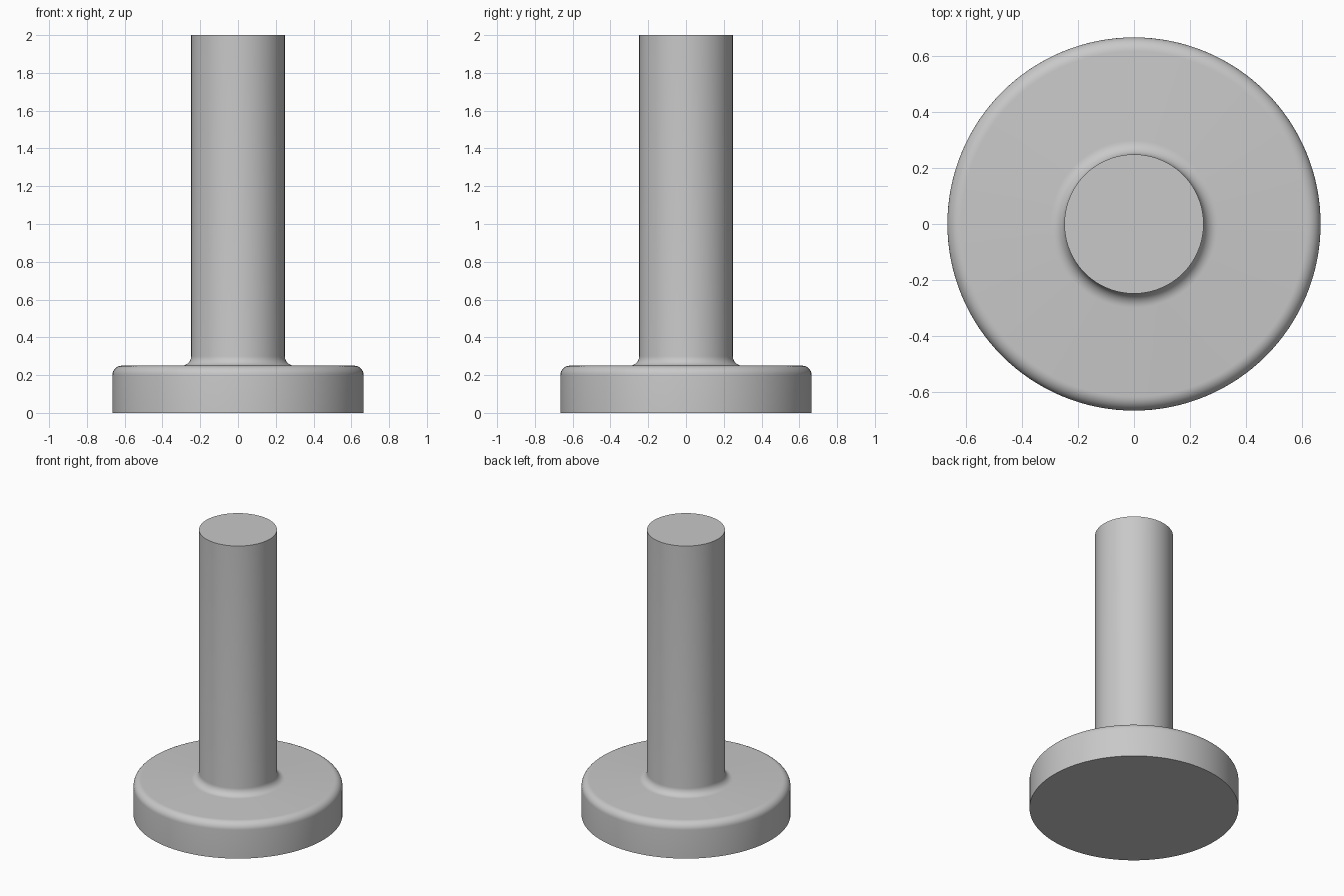
import bpy, bmesh, math
from mathutils import Matrix, Vector

cube = bpy.data.objects.get("Cube")
if cube:
    bpy.data.objects.remove(cube, do_unlink=True)

BASE_R, BASE_H = 0.665, 0.25
STEM_R, TOP = 0.248, 2.0
FILLET, STEPS, SIDES = 0.05, 8, 128

# Single grey material
grey = bpy.data.materials.new("light_grey")
grey.use_nodes = True
colour = (0.58, 0.58, 0.58, 1)
grey.diffuse_color = colour
grey.node_tree.nodes["Principled BSDF"].inputs["Base Color"].default_value = colour


def arc(r, z, start, end):
    """Quarter-round profile points about a centre."""
    angles = [math.radians(start + (end - start) * i / STEPS) for i in range(STEPS + 1)]
    return [(r + FILLET * math.cos(a), z + FILLET * math.sin(a)) for a in angles]


# Half profile: flat foot, rounded rim, filleted neck, straight stem
profile = [(0, 0), (BASE_R, 0)]
profile += arc(BASE_R - FILLET, BASE_H - FILLET, 0, 90)
profile += arc(STEM_R + FILLET, BASE_H + FILLET, 270, 180)
profile += [(STEM_R, TOP), (0, TOP)]

# Revolve the profile into one closed solid
bm = bmesh.new()
verts = [bm.verts.new((r, 0, z)) for r, z in profile]
edges = [bm.edges.new(pair) for pair in zip(verts, verts[1:])]
bmesh.ops.spin(bm, geom=verts + edges, cent=(0, 0, 0), axis=(0, 0, 1),
               angle=math.tau, steps=SIDES, use_merge=True)
bmesh.ops.remove_doubles(bm, verts=bm.verts, dist=0.0001)
bmesh.ops.recalc_face_normals(bm, faces=bm.faces)

mesh = bpy.data.meshes.new("flanged_pin")
bm.to_mesh(mesh)
bm.free()
mesh.materials.append(grey)
pin = bpy.data.objects.new("flanged_pin", mesh)
bpy.context.collection.objects.link(pin)

# Smooth rounds, crisp foot and top edges
bpy.ops.object.select_all(action="DESELECT")
pin.select_set(True)
bpy.context.view_layer.objects.active = pin
bpy.ops.object.shade_smooth_by_angle(angle=math.radians(30))
